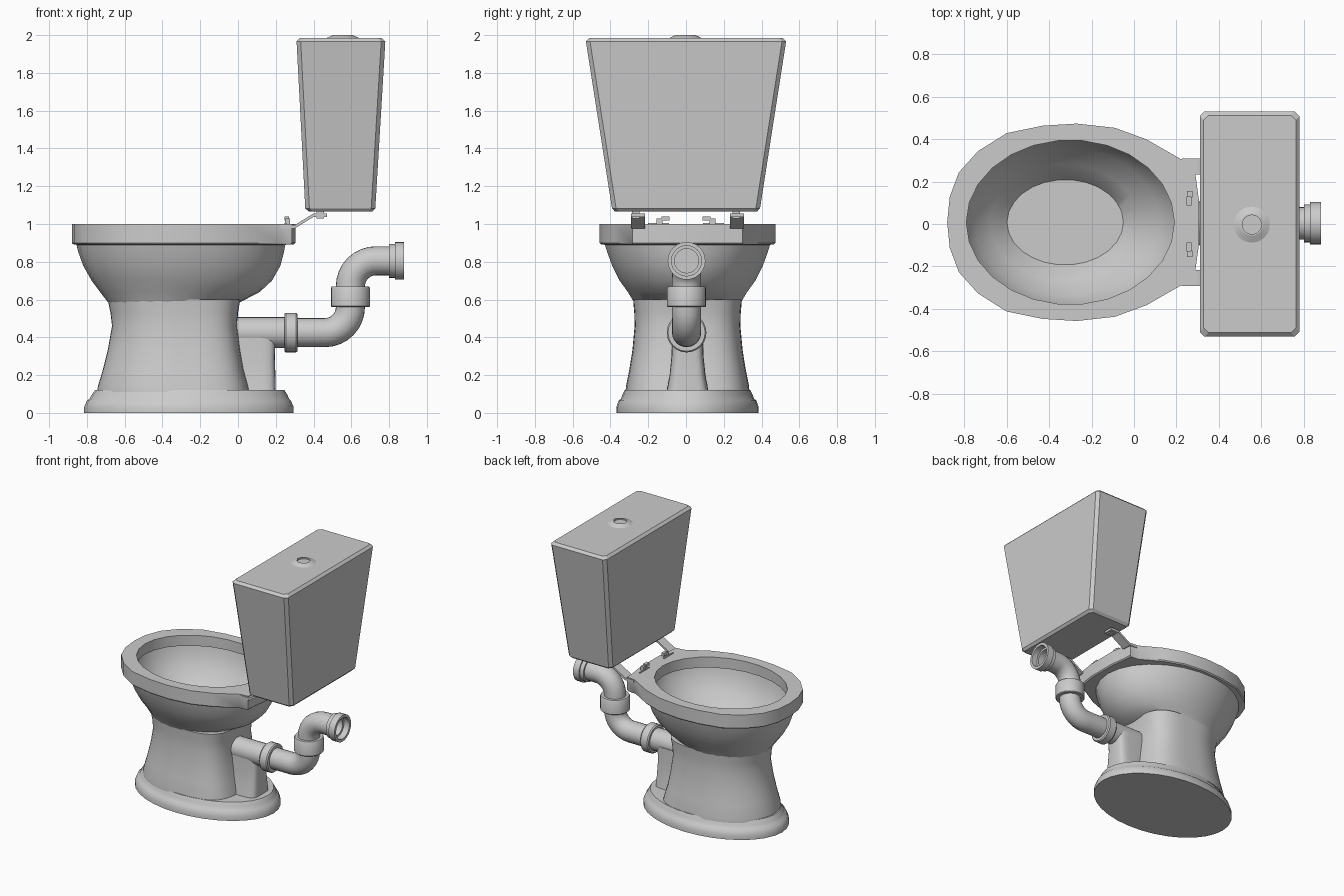
import bpy, bmesh
from math import sin, cos, pi, radians

if "Cube" in bpy.data.objects:
    bpy.data.objects.remove(bpy.data.objects["Cube"])

CY = 0.008  # centre line of the ceramic parts


def finish(name, bm, angle=35):
    bmesh.ops.recalc_face_normals(bm, faces=bm.faces)
    me = bpy.data.meshes.new(name)
    bm.to_mesh(me)
    bm.free()
    ob = bpy.data.objects.new(name, me)
    bpy.context.collection.objects.link(ob)
    bpy.ops.object.select_all(action='DESELECT')
    ob.select_set(True)
    bpy.context.view_layer.objects.active = ob
    bpy.ops.object.shade_smooth_by_angle(angle=radians(angle))
    return ob


def loft(name, rings, angle=35):
    """Skin a stack of equal-sized rings and cap both ends."""
    bm = bmesh.new()
    vs = [[bm.verts.new(p) for p in r] for r in rings]
    n = len(vs[0])
    for a, b in zip(vs, vs[1:]):
        for i in range(n):
            j = (i + 1) % n
            bm.faces.new((a[i], a[j], b[j], b[i]))
    bm.faces.new(vs[0][::-1])
    bm.faces.new(vs[-1])
    return finish(name, bm, angle)


def egg(x0, x1, hy, z, n, back=2.0, front=2.0):
    """Oval from x0 to x1; a higher exponent squares off that end."""
    cx, a, pts = (x0 + x1) / 2, (x1 - x0) / 2, []
    for i in range(n):
        t = pi + 2 * pi * i / n
        c, s = cos(t), sin(t)
        e = 2 / (back if c > 0 else front)
        pts.append((cx + a * (1 if c > 0 else -1) * abs(c) ** e,
                    CY - hy * (1 if s > 0 else -1) * abs(s) ** e, z))
    return pts


def boxes(name, specs):
    """Boxes given as (x0, x1, y0, y1, z0, z1), mirrored in y."""
    bm = bmesh.new()
    for x0, x1, y0, y1, z0, z1 in specs:
        for s in (1, -1):
            r = bmesh.ops.create_cube(bm, size=1)
            for v in r['verts']:
                v.co = ((x0 + x1) / 2 + v.co.x * (x1 - x0),
                        s * (y0 + y1) / 2 + v.co.y * (y1 - y0),
                        (z0 + z1) / 2 + v.co.z * (z1 - z0))
    return finish(name, bm)


# Pedestal foot: stepped oval plinth
loft("foot", [egg(x0, x1, h, z, 32) for x0, x1, h, z in [
    (-.815, .295, .377, 0), (-.815, .295, .377, .03), (-.80, .28, .365, .065),
    (-.785, .27, .352, .075), (-.775, .262, .345, .095), (-.755, .245, .332, .122)]])

# Pedestal column: round in front, flattened at the back
loft("column", [egg(x0, x1, h, z, 48, back=3.6) for x0, x1, h, z in [
    (-.745, .06, .328, .11), (-.742, .055, .326, .14), (-.715, .03, .308, .23),
    (-.69, .012, .292, .33), (-.667, -.005, .28, .46), (-.675, 0, .282, .53),
    (-.69, .012, .288, .60)]])

# Trap leg joining the column to the outlet
loft("trap_leg", [egg(x0, x1, h, z, 32, 5, 5) for x0, x1, h, z in [
    (-.12, .20, .112, .11), (-.12, .198, .095, .2), (-.12, .195, .085, .3),
    (-.12, .20, .082, .42)]])

# Bowl: outer shell, rim outline and hollow inside as one skin
half = [(-.88, 0), (-.868, .12), (-.825, .235), (-.735, .335), (-.60, .42),
        (-.43, .455), (-.27, .465), (-.09, .445), (.06, .39), (.22, .298),
        (.285, .292), (.29, .22), (.305, .11), (.305, 0)]
outline = half + [(x, -y) for x, y in half[-2:0:-1]]
N = len(outline)


def rim(z, k=1.0):
    return [(-.28 + (x + .28) * k, CY + y * k, z) for x, y in outline]


outer = [egg(*p, N) for p in [
    (-.688, .01, .285, .585), (-.73, .115, .318, .64), (-.775, .18, .362, .70),
    (-.82, .225, .402, .78), (-.845, .243, .428, .85), (-.855, .25, .44, .89)]]
inner = [egg(*p, N) for p in [
    (-.79, .19, .387, 1.0), (-.79, .19, .387, .92), (-.815, .21, .405, .915),
    (-.80, .19, .392, .85), (-.755, .12, .35, .76), (-.68, .02, .275, .67),
    (-.575, -.07, .18, .58), (-.55, -.07, .165, .55), (-.48, -.075, .147, .48)]]
loft("bowl", outer + [rim(.892, .985), rim(.90), rim(1.0)] + inner, 38)

# Waste pipe: swept rings (x, z, direction, radius) with collars and open end
path = [(-.1, .425, 0, .082), (.245, .425, 0, .082), (.245, .425, 0, .098),
        (.253, .425, 0, .105), (.307, .425, 0, .105), (.315, .425, 0, .098),
        (.315, .425, 0, .077)]
bend = [pi / 2 * i / 8 for i in range(9)]
path += [(.46 + .135 * sin(t), .56 - .135 * cos(t), t, .077) for t in bend]
path += [(.595, z, pi / 2, r) for z, r in [
    (.56, .098), (.565, .103), (.662, .103), (.67, .098), (.67, .077)]]
path += [(.73 - .135 * cos(t), .67 + .135 * sin(t), pi / 2 - t, .077) for t in bend]
path += [(x, .805, 0, r) for x, r in [
    (.80, .077), (.80, .09), (.83, .09), (.83, .1), (.88, .1), (.88, .08),
    (.835, .08), (.835, .064), (.73, .064)]]
loft("waste_pipe", [[(x - r * sin(a) * cos(u), .003 + r * sin(u), z + r * cos(a) * cos(u))
                     for u in [2 * pi * i / 24 for i in range(24)]]
                    for x, z, a, r in path])


# Cistern: tapered box with chamfered edges
def rect(x0, x1, hy, z, c=.022):
    q = [(x0 + c, -hy), (x1 - c, -hy), (x1, -hy + c), (x1, hy - c),
         (x1 - c, hy), (x0 + c, hy), (x0, hy - c), (x0, -hy + c)]
    return [(x, y, z) for x, y in q]


loft("cistern", [rect(.375, .71, .375, 1.065), rect(.356, .727, .392, 1.083),
                 rect(.31, .78, .53, 1.967), rect(.328, .762, .512, 1.985)], 25)

# Flush button on the lid
loft("flush_button", [[(.555 + r * cos(2 * pi * i / 24), -.003 + r * sin(2 * pi * i / 24), z)
                       for i in range(24)] for r, z in [
    (.085, 1.98), (.085, 1.985), (.052, 2.0), (.045, 2.0), (.045, 1.99)]], 20)

# Cistern brackets: bent straps from the rim to the tank, one per side
bm = bmesh.new()
strap = [(.225, .985), (.30, .985), (.40, 1.047), (.47, 1.047)]
for s in (1, -1):
    prof = [(x, z + .009) for x, z in strap] + [(x, z - .009) for x, z in strap[::-1]]
    a, b = ([bm.verts.new((x, s * y + CY, z)) for x, z in prof] for y in (.225, .30))
    for i in range(3):
        k = 7 - i
        bm.faces.new((a[i], a[i + 1], a[k - 1], a[k]))
        bm.faces.new((b[i], b[i + 1], b[k - 1], b[k]))
    for i in range(8):
        j = (i + 1) % 8
        bm.faces.new((a[i], a[j], b[j], b[i]))
finish("cistern_brackets", bm, 20)
boxes("bracket_bolts", [(.415, .455, .245, .285, 1.03, 1.07)])

# Seat hinges on the back of the rim
boxes("seat_hinges", [(.25, .275, .125, .155, .99, 1.03), (.247, .27, .088, .13, 1.018, 1.04),
                      (.246, .256, .09, .2, .995, 1.006)])
